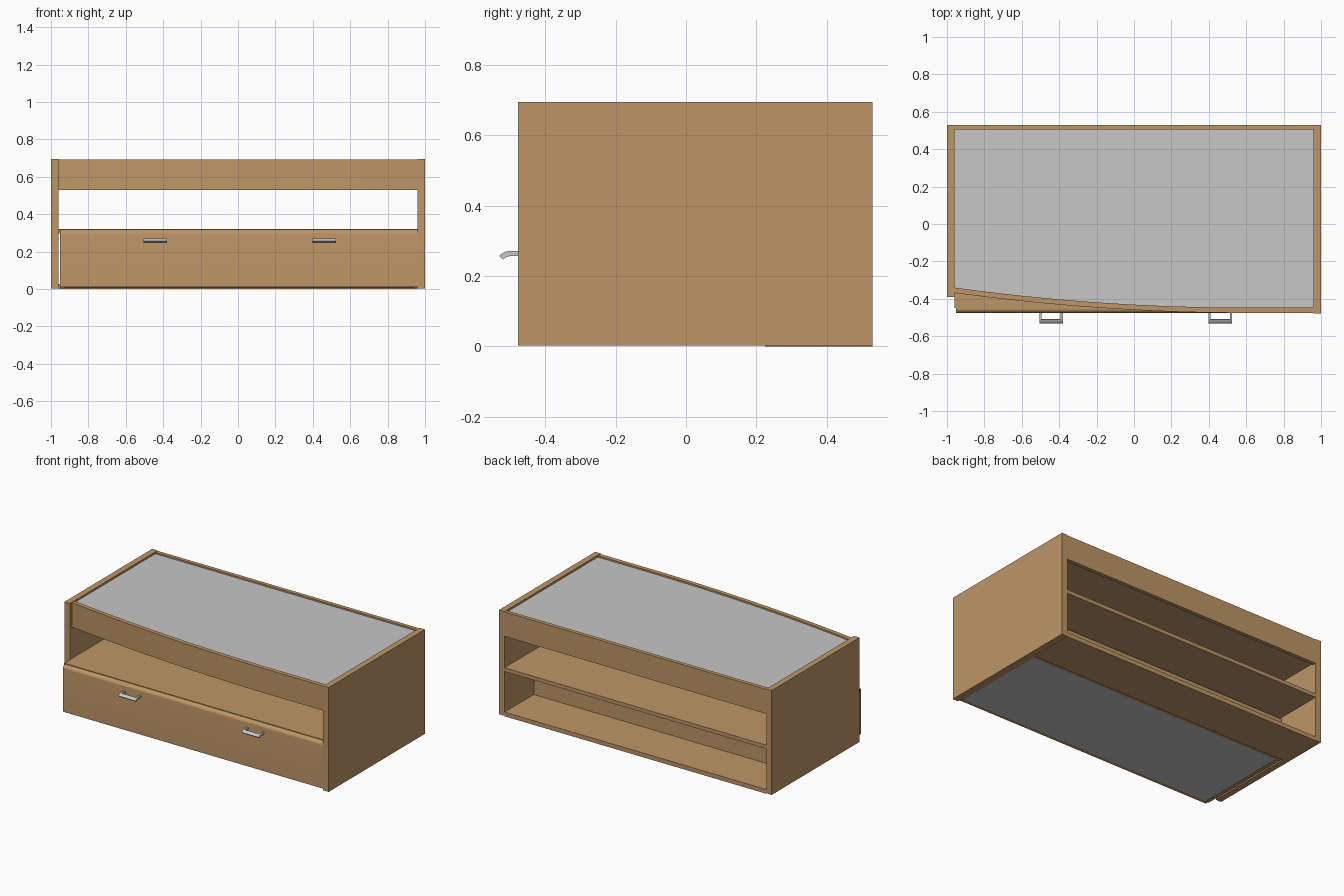
import bpy, bmesh, math
from mathutils import Vector

if "Cube" in bpy.data.objects:
    bpy.data.objects.remove(bpy.data.objects["Cube"])


def material(name, rgb):
    m = bpy.data.materials.new(name)
    m.diffuse_color = (*rgb, 1)
    m.use_nodes = True
    m.node_tree.nodes["Principled BSDF"].inputs["Base Color"].default_value = m.diffuse_color
    return m


WOOD = material("warm wood", (0.515, 0.305, 0.136))
GREY = material("light grey", (0.57, 0.57, 0.57))


def prism(name, outline, offset, mat):
    """Extrude a closed 3D outline along an offset vector."""
    bm = bmesh.new()
    face = bm.faces.new([bm.verts.new(p) for p in outline])
    new = bmesh.ops.extrude_face_region(bm, geom=[face])["geom"]
    bmesh.ops.translate(bm, vec=Vector(offset),
                        verts=[v for v in new if isinstance(v, bmesh.types.BMVert)])
    bmesh.ops.recalc_face_normals(bm, faces=bm.faces)
    me = bpy.data.meshes.new(name)
    bm.to_mesh(me)
    bm.free()
    me.materials.append(mat)
    ob = bpy.data.objects.new(name, me)
    bpy.context.collection.objects.link(ob)
    return ob


def box(name, x, y, z, mat=WOOD):
    pts = [(x[0], y[0], z[0]), (x[1], y[0], z[0]), (x[1], y[1], z[0]), (x[0], y[1], z[0])]
    return prism(name, pts, (0, 0, z[1] - z[0]), mat)


def smooth(ob):
    bpy.ops.object.select_all(action='DESELECT')
    ob.select_set(True)
    bpy.context.view_layer.objects.active = ob
    bpy.ops.object.shade_smooth_by_angle(angle=math.radians(35))


def curve_y(x):
    """Inner line of the bowed front rail, straight on the right."""
    return -0.447 + 0.107 * (max(0, 0.6 - x) / 1.56) ** 2


# Carcass
box("right_side", (0.96, 1), (-0.478, 0.53), (0.003, 0.695))
box("left_side", (-1, -0.96), (-0.39, 0.53), (0.003, 0.695))
box("back_rail", (-0.96, 0.96), (0.505, 0.53), (0.53, 0.692))
box("middle_shelf", (-0.96, 0.96), (-0.45, 0.53), (0.297, 0.322))
box("base_board", (-0.96, 0.96), (0.225, 0.53), (0, 0.028))

# Bowed front rail, top panel and the board under it share the curve
xs = [-0.96 + 1.92 * i / 32 for i in range(33)]
inner = [(x, curve_y(x)) for x in xs]
outer = [(x, y - 0.028) for x, y in inner]
rail = prism("front_rail", [(x, y, 0.53) for x, y in outer + inner[::-1]], (0, 0, 0.162), WOOD)
smooth(rail)
back = [(0.96, 0.505), (-0.96, 0.505)]
prism("top_panel", [(x, y, 0.672) for x, y in inner + back], (0, 0, 0.01), GREY)
prism("compartment_ceiling", [(x, y, 0.54) for x, y in inner + back], (0, 0, 0.02), WOOD)

# Drawer front with a rounded upper edge
r = 0.022
arc = [(-0.475 + r - r * math.cos(a), 0.318 - r + r * math.sin(a))
       for a in [math.pi / 2 * i / 8 for i in range(9)]]
profile = [(-0.447, 0.012), (-0.475, 0.012)] + arc + [(-0.447, 0.318)]
smooth(prism("drawer_front", [(-0.953, y, z) for y, z in profile], (1.912, 0, 0), WOOD))

# Drawer box
for name, x in (("drawer_left_side", (-0.953, -0.93)), ("drawer_right_side", (0.945, 0.959))):
    box(name, x, (-0.447, 0.225), (0.006, 0.28))
box("drawer_back", (-0.93, 0.945), (0.2, 0.225), (0.006, 0.28))
box("drawer_bottom", (-0.93, 0.945), (-0.447, 0.2), (0.008, 0.02), GREY)


# Handles: two legs and a down-curved grip
def hook(start):
    """Curved strip section in y-z, from the given centre-line step onward."""
    line = [(-0.475, 0.264, 0)]
    for i in range(7):
        a = math.radians(50 * i / 6)
        line.append((-0.499 - 0.034 * math.sin(a), 0.230 + 0.034 * math.cos(a), a))
    line = line[start:]
    t = 0.0075
    up = [(y - t * math.sin(a), z + t * math.cos(a)) for y, z, a in line]
    low = [(y + t * math.sin(a), z - t * math.cos(a)) for y, z, a in line]
    return up + low[::-1]


for side, cx in (("left", -0.443), ("right", 0.461)):
    for end, x in (("inner", cx - 0.063), ("outer", cx + 0.051)):
        smooth(prism(f"{side}_handle_{end}_leg", [(x, y, z) for y, z in hook(0)],
                     (0.012, 0, 0), GREY))
    smooth(prism(f"{side}_handle_grip", [(cx - 0.051, y, z) for y, z in hook(3)],
                 (0.102, 0, 0), GREY))
